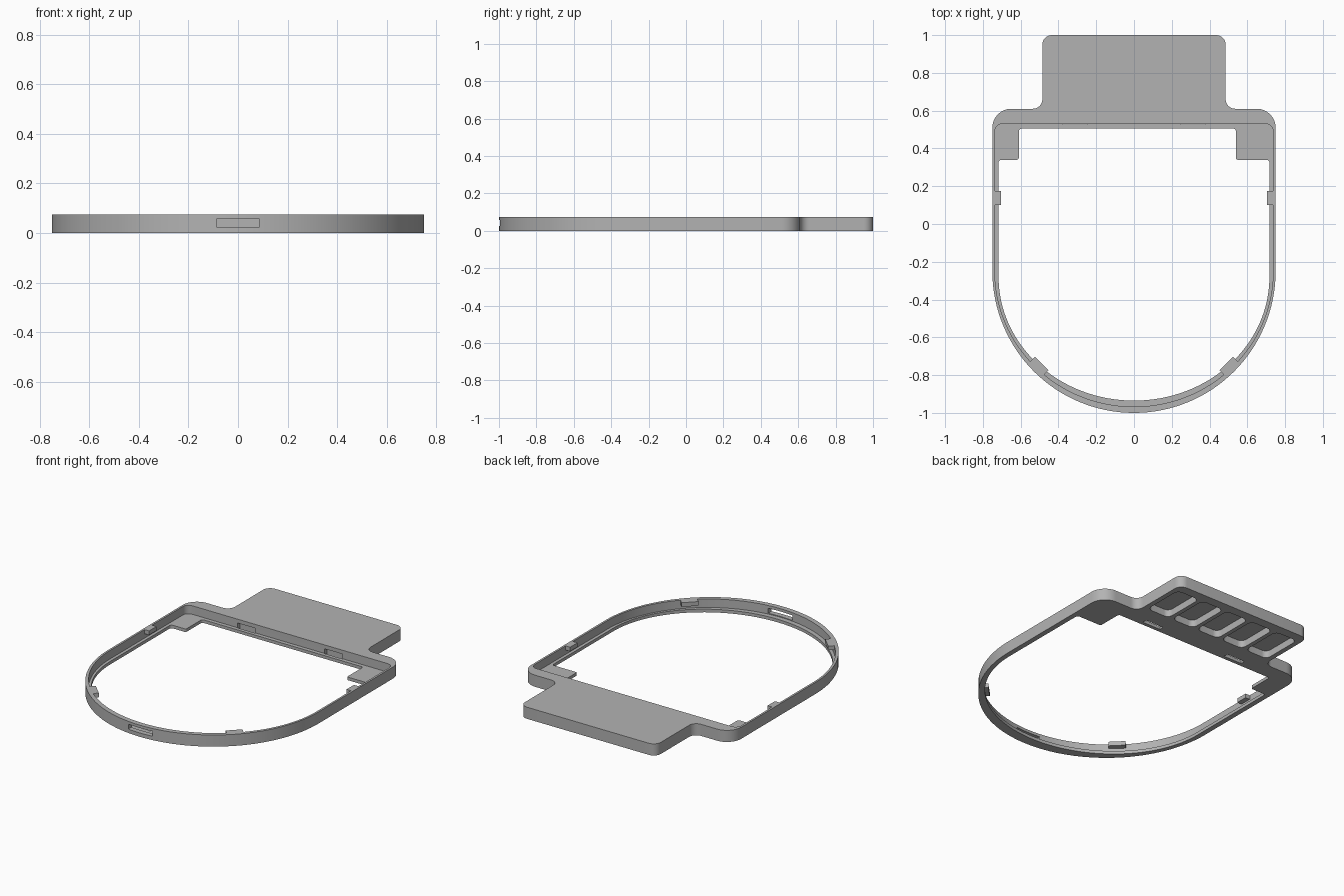
import bpy
import bmesh
from math import sin, cos, pi
from mathutils import Vector, Matrix

if "Cube" in bpy.data.objects:
    bpy.data.objects.remove(bpy.data.objects["Cube"], do_unlink=True)

HEIGHT = 0.075
LEDGE = 0.02

grey = bpy.data.materials.new("plain grey")
grey.use_nodes = True
grey.diffuse_color = (0.45, 0.45, 0.45, 1)
grey.node_tree.nodes["Principled BSDF"].inputs["Base Color"].default_value = (0.45, 0.45, 0.45, 1)


def rounded(corners, steps=8):
    """Outline from (x, y, radius) corners, each rounded by an arc."""
    out = []
    for i, (x, y, r) in enumerate(corners):
        p = Vector((x, y))
        if r == 0:
            out.append(p)
            continue
        a = (Vector(corners[i - 1][:2]) - p).normalized()
        b = (Vector(corners[(i + 1) % len(corners)][:2]) - p).normalized()
        centre = p + (a + b) * r          # all rounded corners are square
        for k in range(steps + 1):
            t = k / steps * pi / 2
            out.append(centre - b * r * cos(t) - a * r * sin(t))
    return out


def bowl(rx, ry, cy, steps=64):
    """Half ellipse running from -x round the front to +x."""
    return [(-rx * cos(pi * k / steps), cy - ry * sin(pi * k / steps), 0)
            for k in range(steps + 1)]


def prism(name, outline, z0, z1):
    bm = bmesh.new()
    base = bm.faces.new([bm.verts.new((p[0], p[1], z0)) for p in outline])
    top = bmesh.ops.extrude_face_region(bm, geom=[base])["geom"]
    bmesh.ops.translate(bm, vec=(0, 0, z1 - z0),
                        verts=[v for v in top if isinstance(v, bmesh.types.BMVert)])
    bmesh.ops.recalc_face_normals(bm, faces=bm.faces)
    mesh = bpy.data.meshes.new(name)
    bm.to_mesh(mesh)
    bm.free()
    mesh.materials.append(grey)
    obj = bpy.data.objects.new(name, mesh)
    bpy.context.collection.objects.link(obj)
    return obj


def rect(x0, x1, y0, y1, r=0):
    return rounded([(x0, y0, r), (x1, y0, r), (x1, y1, r), (x0, y1, r)])


def combine(target, tool, operation):
    tool.hide_render = True
    mod = target.modifiers.new(tool.name, 'BOOLEAN')
    mod.operation = operation
    mod.solver = 'EXACT'
    mod.object = tool
    bpy.context.view_layer.objects.active = target
    bpy.ops.object.modifier_apply(modifier=mod.name)
    bpy.data.objects.remove(tool, do_unlink=True)


# Solid body: rounded bowl, shoulders and rear plate
right_side = [(0.75, 0.61, 0.1), (0.485, 0.61, 0.05), (0.485, 1, 0.05)]
left_side = [(-x, y, r) for x, y, r in reversed(right_side)]
frame = prism("frame", rounded(bowl(0.75, 0.75, -0.25) + right_side + left_side), 0, HEIGHT)

# Recess inside the rim, leaving a thin ledge
recess = bowl(0.737, 0.717, -0.25) + [(0.737, 0.53, 0.04), (-0.737, 0.53, 0.04)]
combine(frame, prism("recess", rounded(recess), LEDGE, 0.2), 'DIFFERENCE')

# Opening through the ledge, with two corner flaps at the rear
opening = bowl(0.717, 0.655, -0.28) + [
    (0.717, 0.34, 0.015), (0.54, 0.34, 0.01), (0.54, 0.505, 0.015),
    (-0.61, 0.505, 0.015), (-0.61, 0.34, 0.01), (-0.717, 0.34, 0.015)]
combine(frame, prism("opening", rounded(opening), -0.1, 0.2), 'DIFFERENCE')

# Slot through the front wall
combine(frame, prism("front_slot", rect(-0.087, 0.087, -1.1, -0.9), 0.025, 0.057), 'DIFFERENCE')

# Catch notches under the rear wall
for x in (-0.31, 0.31):
    combine(frame, prism("notch", rect(x - 0.065, x + 0.065, 0.528, 0.557), -0.1, 0.05), 'DIFFERENCE')

# Five pockets in the underside of the plate
for i in range(-2, 3):
    x = i * 0.187
    combine(frame, prism("pocket", rect(x - 0.08, x + 0.08, 0.665, 0.94, 0.035), -0.1, 0.045), 'DIFFERENCE')

# Retaining tabs at the top of the rim
for side in (-1, 1):
    xs = sorted((side * 0.705, side * 0.744))
    combine(frame, prism("side_tab", rect(xs[0], xs[1], 0.1, 0.175), 0.048, HEIGHT), 'UNION')
    turn = Matrix.Rotation(-pi / 2 + side * pi / 4, 2)
    tab = [turn @ p + Vector((0, -0.25)) for p in rect(0.69, 0.738, -0.05, 0.05)]
    combine(frame, prism("bowl_tab", tab, 0.048, HEIGHT), 'UNION')

# Smooth curves with crisp edges
bpy.ops.object.select_all(action='DESELECT')
frame.select_set(True)
bpy.context.view_layer.objects.active = frame
bpy.ops.object.shade_smooth_by_angle(angle=pi / 6)
